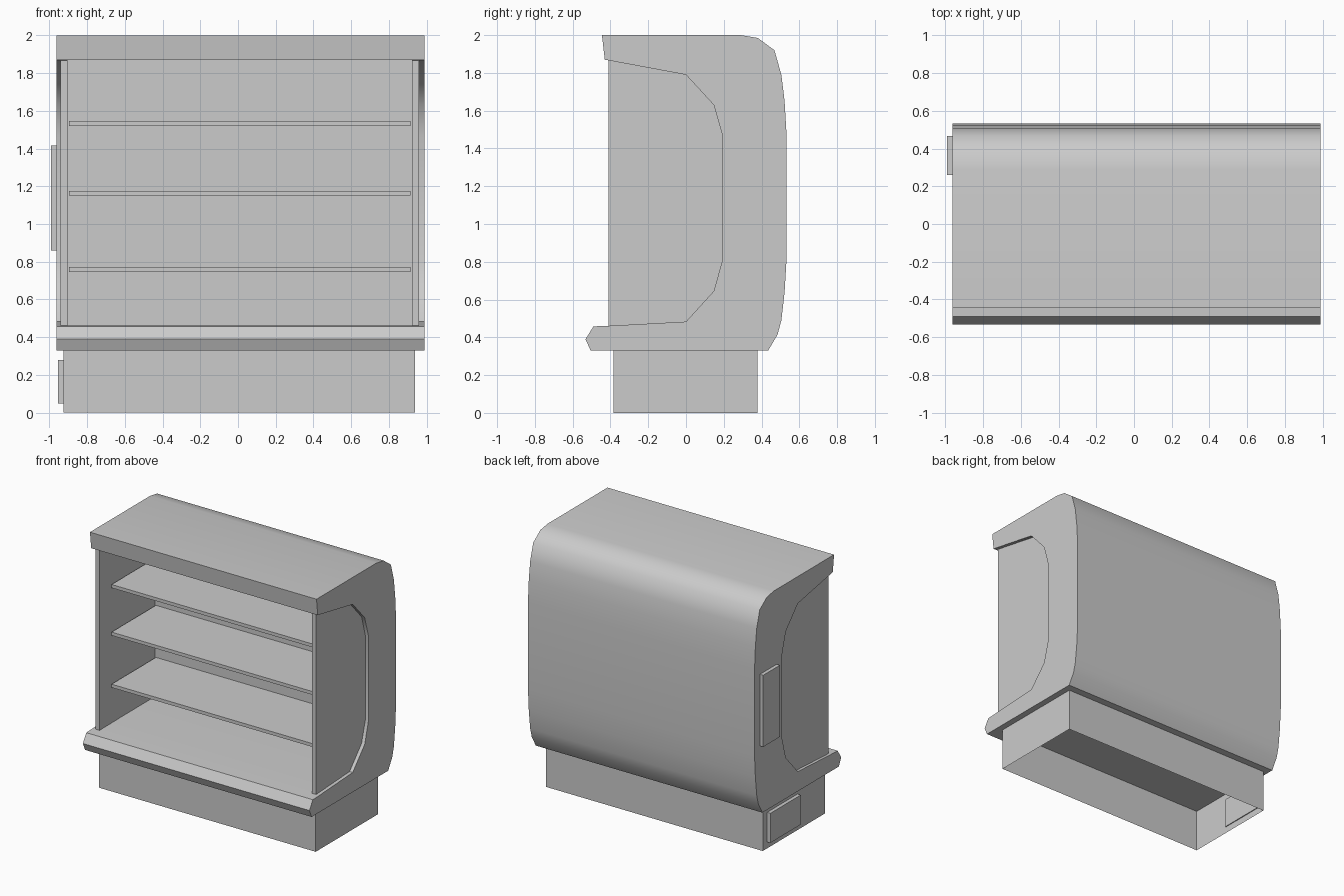
import bpy, bmesh

if "Cube" in bpy.data.objects:
    bpy.data.objects.remove(bpy.data.objects["Cube"])


def finish(name, bm):
    bmesh.ops.recalc_face_normals(bm, faces=bm.faces[:])
    mesh = bpy.data.meshes.new(name)
    bm.to_mesh(mesh)
    bm.free()
    obj = bpy.data.objects.new(name, mesh)
    bpy.context.collection.objects.link(obj)
    return obj


def extrude_x(name, profile, x0, x1):
    """Extrude a (y, z) outline along x."""
    bm = bmesh.new()
    face = bm.faces.new([bm.verts.new((x0, y, z)) for y, z in profile])
    geom = bmesh.ops.extrude_face_region(bm, geom=[face])["geom"]
    verts = [g for g in geom if isinstance(g, bmesh.types.BMVert)]
    bmesh.ops.translate(bm, verts=verts, vec=(x1 - x0, 0, 0))
    return finish(name, bm)


def box(name, x, y, z):
    return extrude_x(name, [(y[0], z[0]), (y[1], z[0]), (y[1], z[1]), (y[0], z[1])], *x)


# C-shaped cabinet shell: canopy, rounded back and front bumper in one profile
outer = [(-0.445, 2.0), (0.29, 2.0), (0.38, 1.985), (0.468, 1.92), (0.505, 1.79),
         (0.522, 1.65), (0.532, 1.48), (0.532, 0.81), (0.522, 0.64), (0.505, 0.49),
         (0.485, 0.415), (0.435, 0.33), (-0.505, 0.33), (-0.532, 0.39), (-0.49, 0.458)]
opening = [(-0.41, 0.461), (0.0, 0.483), (0.147, 0.645), (0.193, 0.81),
           (0.193, 1.47), (0.147, 1.63), (0.0, 1.79)]
shell = extrude_x("cabinet_shell", outer + opening + [(-0.43, 1.87)], -0.962, 0.987)

# Square display chamber between the two end frames
cutter = box("chamber_cutter", (-0.905, 0.925), (-0.6, 0.27), (0.463, 1.868))
cutter.hide_render = True
mod = shell.modifiers.new("chamber", "BOOLEAN")
mod.operation = "DIFFERENCE"
mod.solver = "EXACT"
mod.object = cutter
bpy.context.view_layer.objects.active = shell
shell.select_set(True)
bpy.ops.object.modifier_apply(modifier="chamber")
bpy.data.objects.remove(cutter)
bpy.ops.object.shade_smooth_by_angle(angle=0.72)
shell.select_set(False)

# End panels filling the opening, edges tucked slightly into the end frames
panel = [(-0.41, 0.45), (0.0, 0.475), (0.155, 0.64), (0.203, 0.81),
         (0.203, 1.47), (0.155, 1.637), (0.0, 1.8), (-0.41, 1.875)]
extrude_x("end_panel_left", panel, -0.94, -0.903)
extrude_x("end_panel_right", panel, 0.923, 0.96)

# Shelves
for i, z in enumerate((0.745, 1.15, 1.52)):
    box(f"shelf_{i + 1}", (-0.895, 0.915), (-0.275, 0.275), (z, z + 0.026))

# Hollow plinth, open underneath
plinth = box("plinth", (-0.925, 0.938), (-0.385, 0.378), (0.0, 0.33))
bm = bmesh.new()
bm.from_mesh(plinth.data)
caps = [f for f in bm.faces if abs(f.normal.z) > 0.9]
bmesh.ops.delete(bm, geom=caps, context="FACES_ONLY")
bm.to_mesh(plinth.data)
bm.free()

# Service covers on the left side
box("upper_service_cover", (-0.99, -0.95), (0.26, 0.465), (0.86, 1.417))
box("lower_service_cover", (-0.953, -0.918), (-0.05, 0.325), (0.05, 0.28))
